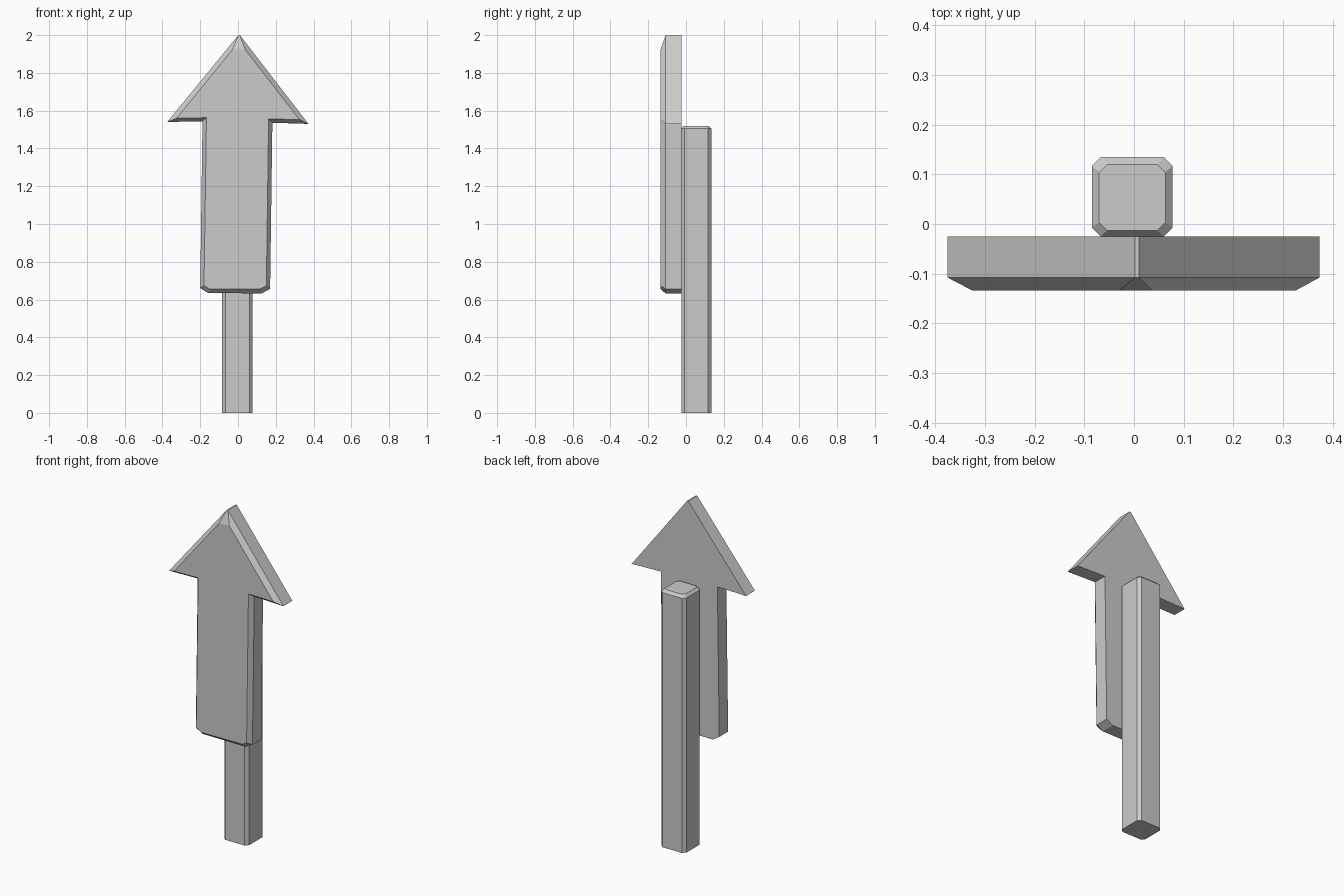
import bpy, bmesh

if "Cube" in bpy.data.objects:
    bpy.data.objects.remove(bpy.data.objects["Cube"])


def loft(name, rings):
    """Join equal-length rings of 3D points with quads and cap both ends."""
    bm = bmesh.new()
    loops = [[bm.verts.new(p) for p in ring] for ring in rings]
    n = len(loops[0])
    for a, b in zip(loops, loops[1:]):
        for i in range(n):
            j = (i + 1) % n
            bm.faces.new((a[i], a[j], b[j], b[i]))
    bm.faces.new(loops[0])
    bm.faces.new(loops[-1])
    bmesh.ops.recalc_face_normals(bm, faces=bm.faces)
    mesh = bpy.data.meshes.new(name)
    bm.to_mesh(mesh)
    bm.free()
    obj = bpy.data.objects.new(name, mesh)
    bpy.context.collection.objects.link(obj)
    return obj


def chamfered_rect(x0, x1, y0, y1, c, z):
    """Rectangle with cut corners at height z."""
    return [(x, y, z) for x, y in (
        (x0 + c, y0), (x1 - c, y0), (x1, y0 + c), (x1, y1 - c),
        (x1 - c, y1), (x0 + c, y1), (x0, y1 - c), (x0, y0 + c))]


# Arrow board: slightly crooked hand-cut outline, bevelled on the front only
outer = [(0.002, 2.0), (0.01, 2.0), (0.373, 1.53), (0.182, 1.536),
         (0.17, 0.657), (0.127, 0.633), (-0.157, 0.634), (-0.2, 0.66),
         (-0.188, 1.544), (-0.375, 1.54)]
inner = [(-0.03, 1.922), (0.037, 1.925), (0.325, 1.553), (0.162, 1.556),
         (0.15, 0.672), (0.12, 0.657), (-0.149, 0.655), (-0.18, 0.674),
         (-0.167, 1.563), (-0.325, 1.56)]
loft("arrow_board", [[(x, -0.025, z) for x, z in outer],
                     [(x, -0.108, z) for x, z in outer],
                     [(x, -0.134, z) for x, z in inner]])

# Post: square with cut corners and a bevelled top
loft("post", [chamfered_rect(-0.085, 0.078, -0.025, 0.135, 0.018, 0.0),
              chamfered_rect(-0.085, 0.078, -0.025, 0.135, 0.018, 1.505),
              chamfered_rect(-0.07, 0.063, -0.013, 0.12, 0.016, 1.52)])
